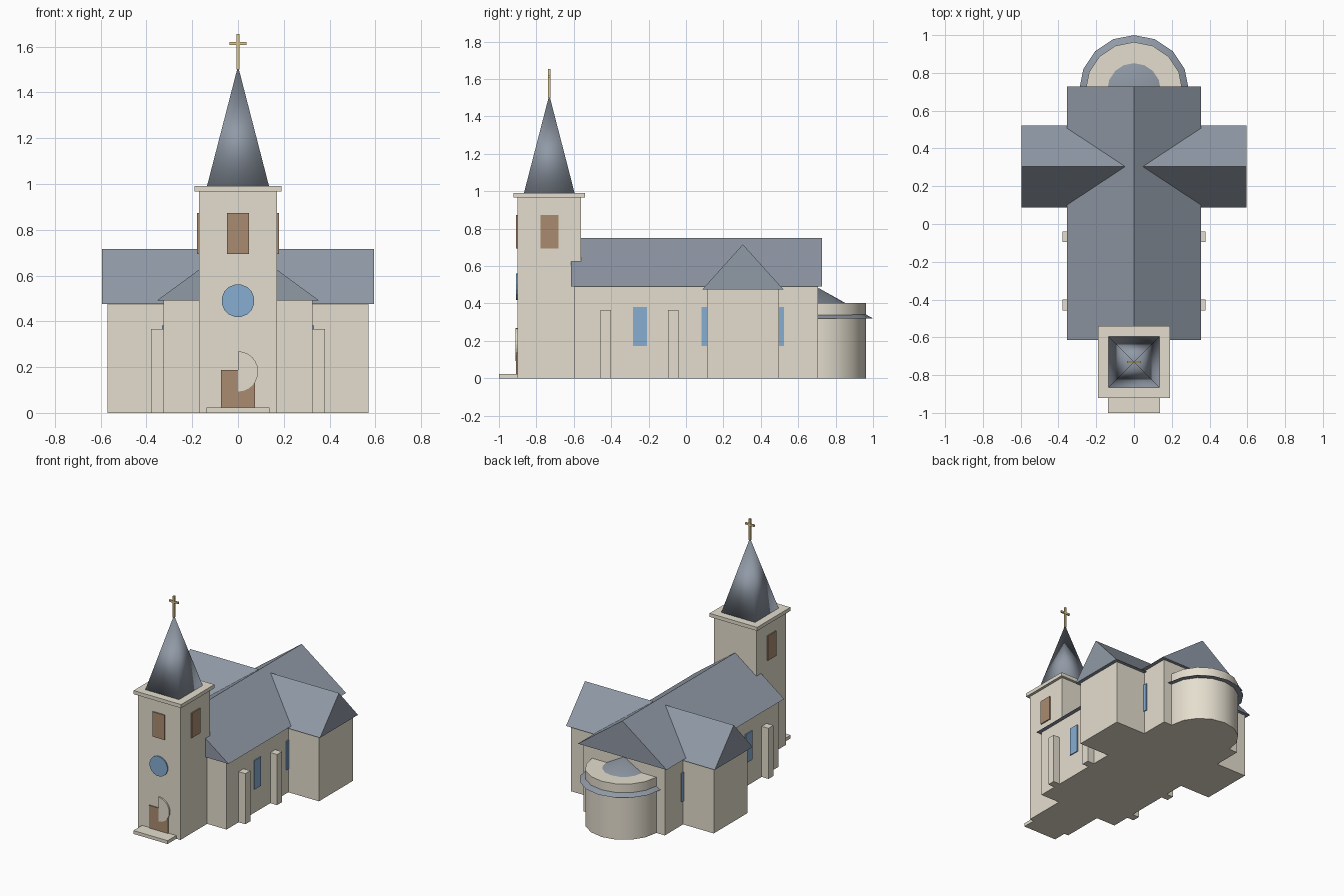
import bpy, bmesh, math
from mathutils import Matrix

if "Cube" in bpy.data.objects:
    bpy.data.objects.remove(bpy.data.objects["Cube"])


def material(name, rgb):
    m = bpy.data.materials.new(name)
    m.diffuse_color = (*rgb, 1)
    m.use_nodes = True
    m.node_tree.nodes["Principled BSDF"].inputs["Base Color"].default_value = m.diffuse_color
    return m


STONE = material("stone", (0.78, 0.73, 0.62))
SLATE = material("slate", (0.28, 0.32, 0.38))
WOOD = material("wood", (0.40, 0.26, 0.16))
GLASS = material("glass", (0.24, 0.42, 0.65))
GOLD = material("gold", (0.75, 0.58, 0.25))


def finish(name, bm, mat, smooth=False):
    bmesh.ops.recalc_face_normals(bm, faces=bm.faces)
    mesh = bpy.data.meshes.new(name)
    bm.to_mesh(mesh)
    bm.free()
    mesh.materials.append(mat)
    ob = bpy.data.objects.new(name, mesh)
    bpy.context.collection.objects.link(ob)
    if smooth:
        bpy.ops.object.select_all(action='DESELECT')
        ob.select_set(True)
        bpy.context.view_layer.objects.active = ob
        bpy.ops.object.shade_smooth_by_angle(angle=math.radians(35))
    return ob


def box(name, x, y, z, mat):
    """Box from (min, max) ranges."""
    bm = bmesh.new()
    bmesh.ops.create_cube(bm, size=1)
    for v in bm.verts:
        v.co = [r[0] if c < 0 else r[1] for c, r in zip(v.co, (x, y, z))]
    return finish(name, bm, mat)


def extrude(name, pts, vec, mat):
    """Flat profile swept along a vector."""
    bm = bmesh.new()
    face = bm.faces.new([bm.verts.new(p) for p in pts])
    new = bmesh.ops.extrude_face_region(bm, geom=[face])["geom"]
    bmesh.ops.translate(bm, vec=vec, verts=[g for g in new if isinstance(g, bmesh.types.BMVert)])
    # keep the starting cap so the solid stays closed
    if not face.is_valid:
        bmesh.ops.holes_fill(bm, edges=bm.edges)
    return finish(name, bm, mat)


def cone(name, y, z0, z1, r0, r1, sides, mat, turn=0.0, smooth=True):
    bm = bmesh.new()
    bmesh.ops.create_cone(bm, cap_ends=True, segments=sides, radius1=r0, radius2=r1, depth=z1 - z0,
                          matrix=Matrix.Translation((0, y, (z0 + z1) / 2)) @ Matrix.Rotation(turn, 4, 'Z'))
    bmesh.ops.remove_doubles(bm, verts=bm.verts, dist=1e-5)
    return finish(name, bm, mat, smooth)


def disc_points(radius, z, y, start, end, n):
    return [(radius * math.cos(start + (end - start) * i / n), y,
             z + radius * math.sin(start + (end - start) * i / n)) for i in range(n)]


# nave and transept with gable roofs
box("nave", (-.325, .325), (-.595, .706), (0, .49), STONE)
extrude("nave_roof", [(-.355, -.615, .49), (.355, -.615, .49), (0, -.615, .75)], (0, 1.343, 0), SLATE)
TY = .304
box("transept", (-.57, .57), (TY - .193, TY + .193), (0, .475), STONE)
extrude("transept_roof", [(-.595, TY - .217, .475), (-.595, TY + .217, .475), (-.595, TY, .716)],
        (1.19, 0, 0), SLATE)

# rounded apse with a conical roof cutting through its wall
cone("apse", .706, 0, .403, .257, .257, 16, STONE)
cone("apse_roof", .71, .32, .482, .29, 0, 16, SLATE)

# tower, cornice, spire
CY = -.731
box("tower", (-.17, .17), (CY - .17, CY + .17), (0, .966), STONE)
box("tower_cornice", (-.19, .19), (CY - .19, CY + .19), (.966, .992), STONE)
spire = cone("spire", CY, .992, 1.515, .135 * math.sqrt(2), 0, 4, SLATE, math.pi / 4, False)
for p in spire.data.polygons:
    p.use_smooth = True

# cross
box("cross_post", (-.006, .006), (CY - .006, CY + .006), (1.5, 1.655), GOLD)
box("cross_arm", (-.037, .037), (CY - .006, CY + .006), (1.606, 1.619), GOLD)

# belfry openings on the front and both sides
F = CY - .17
box("belfry_front", (-.048, .048), (F - .008, F + .01), (.693, .872), WOOD)
for s, side in ((-1, "left"), (1, "right")):
    box("belfry_" + side, sorted((s * .16, s * .178)), (CY - .048, CY + .048), (.693, .872), WOOD)

# rose window, door, half-disc arch and step
extrude("rose_window", disc_points(.072, .49, F - .008, math.pi / 16, math.pi * 33 / 16, 16), (0, .02, 0), GLASS)
box("door", (-.075, .075), (F - .007, F + .01), (.02, .188), WOOD)
arch = disc_points(.088, .181, F - .01, -math.pi / 2, math.pi / 2, 12) + [(0, F - .01, .269)]
extrude("door_arch", arch, (0, .02, 0), STONE)
box("step", (-.137, .137), (-1, F + .01), (0, .024), STONE)

# buttresses and tall windows along both nave walls
for s, side in ((-1, "left"), (1, "right")):
    for i, y in enumerate((-.429, -.067)):
        box(f"buttress_{side}_{i}", sorted((s * .31, s * .379)), (y - .028, y + .028), (0, .366), STONE)
    for i, y in enumerate((-.246, .121, .487)):
        box(f"window_{side}_{i}", sorted((s * .315, s * .332)), (y - .037, y + .037), (.172, .381), GLASS)
